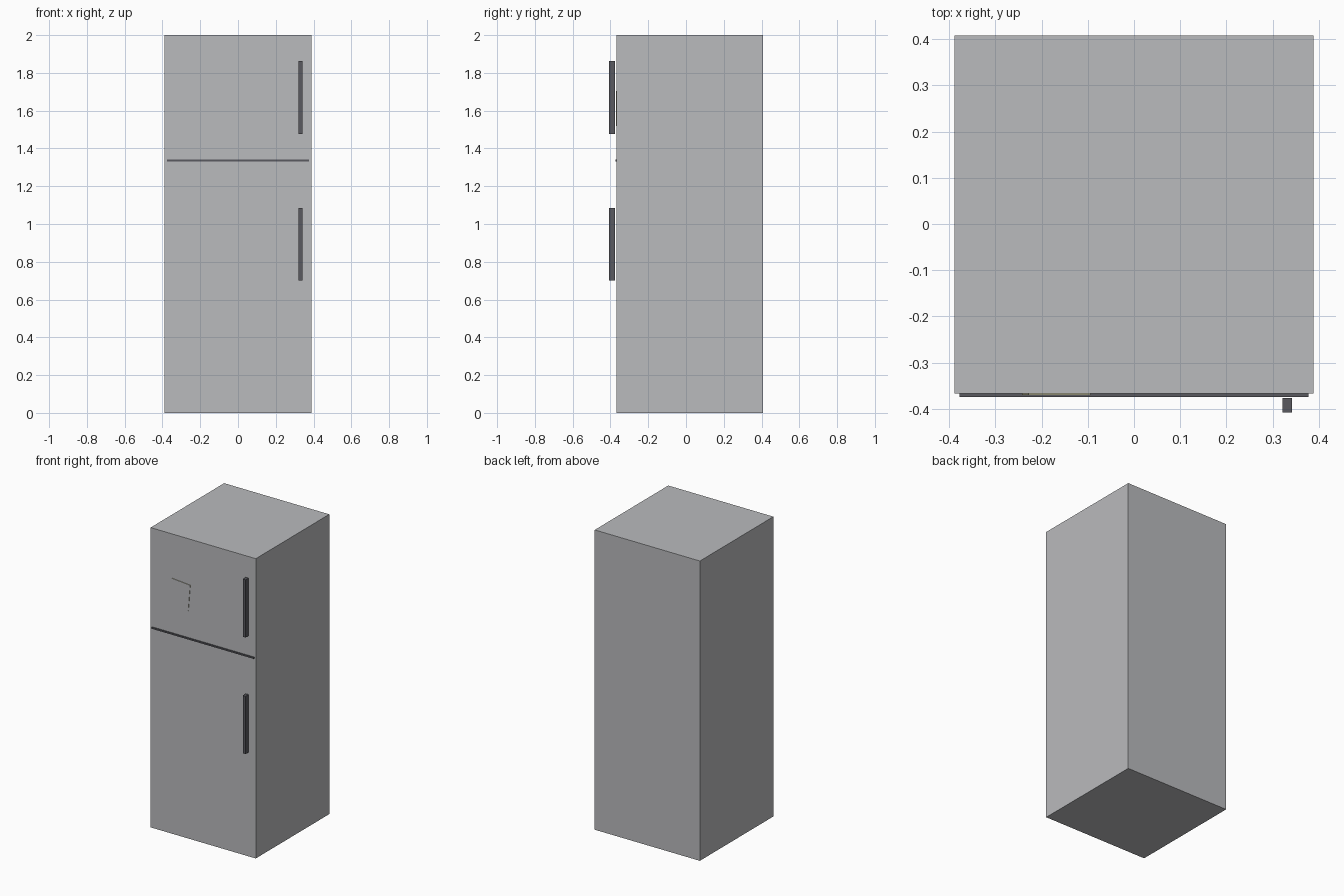
import bpy
import bmesh
from mathutils import Matrix, Vector

old = bpy.data.objects.get("Cube")
if old:
    bpy.data.objects.remove(old, do_unlink=True)


def material(name, rgb):
    mat = bpy.data.materials.new(name)
    mat.use_nodes = True
    mat.diffuse_color = (*rgb, 1)
    mat.node_tree.nodes["Principled BSDF"].inputs["Base Color"].default_value = (*rgb, 1)
    return mat


steel = material("light steel grey", (0.49, 0.495, 0.51))
dark = material("dark grey", (0.10, 0.10, 0.115))
cream = material("pale cream", (0.68, 0.65, 0.42))


def box(name, low, high, *mats):
    low, high = Vector(low), Vector(high)
    bm = bmesh.new()
    bmesh.ops.create_cube(bm, size=1, matrix=Matrix.Diagonal((*(high - low), 1)))
    mesh = bpy.data.meshes.new(name)
    bm.to_mesh(mesh)
    bm.free()
    obj = bpy.data.objects.new(name, mesh)
    obj.location = (low + high) / 2
    for mat in mats:
        mesh.materials.append(mat)
    bpy.context.collection.objects.link(obj)
    return obj


FRONT = -0.367

# Cabinet with the two doors flush in one block
box("cabinet", (-0.388, FRONT, 0), (0.388, 0.408, 2), steel)

# Dark strip between freezer and fridge doors
box("door_seam", (-0.377, -0.374, 1.331), (0.377, FRONT, 1.341), dark)

# Slim upright handles standing just off the doors
for name, bottom in (("freezer_handle", 1.477), ("fridge_handle", 0.70)):
    box(name, (0.321, -0.408, bottom), (0.342, -0.376, bottom + 0.385), dark)

# Thin tilted note on the freezer door, grey face with cream rim
note = box("door_note", (-0.235, -0.370, 1.525), (-0.101, FRONT, 1.70), steel, cream)
note.rotation_euler.y = 0.08
for face in note.data.polygons:
    face.material_index = 0 if abs(face.normal.y) > 0.9 else 1
